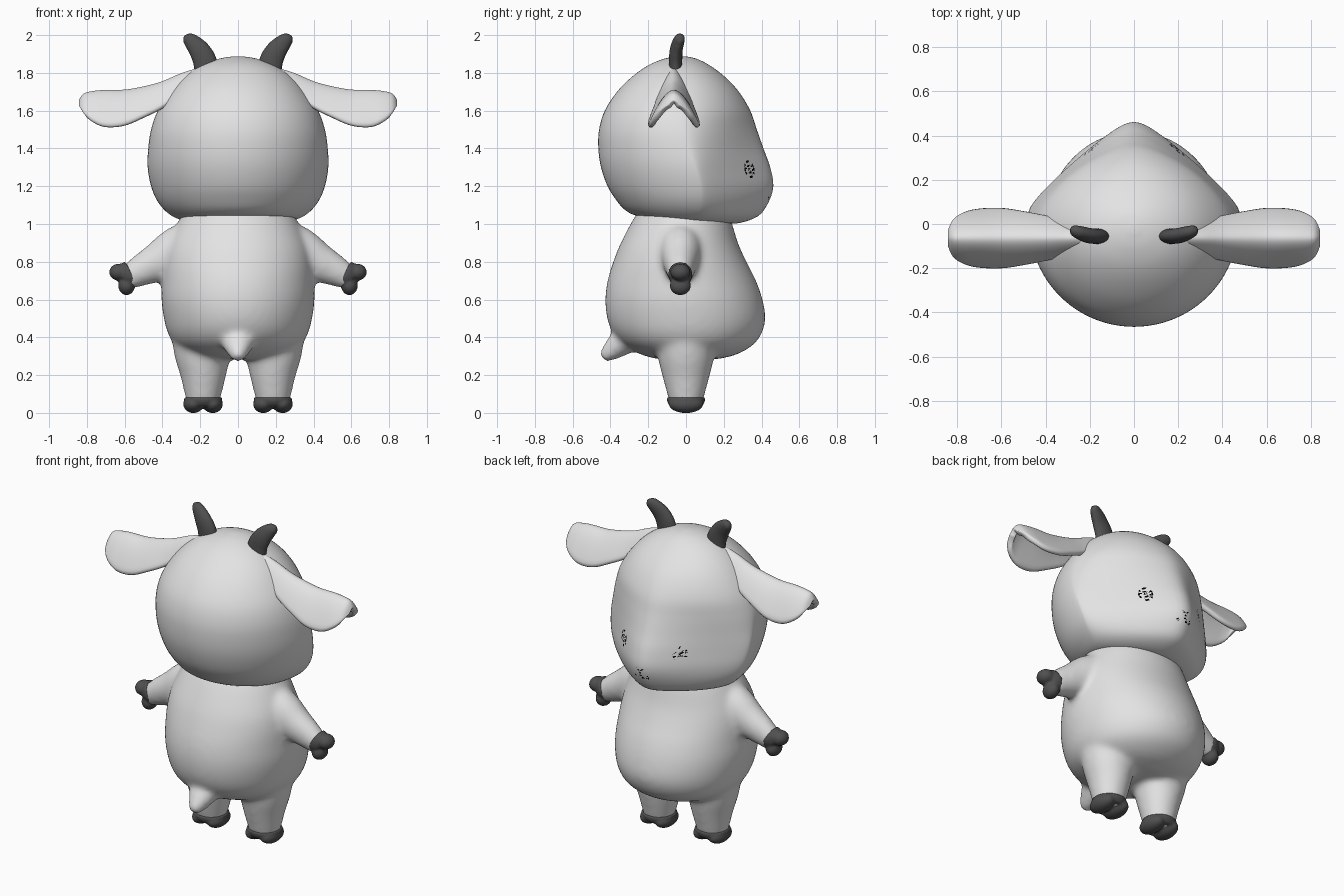
import bpy, bmesh, math
from mathutils import Vector
from mathutils.bvhtree import BVHTree

if "Cube" in bpy.data.objects:
    bpy.data.objects.remove(bpy.data.objects["Cube"])


def material(name, value):
    m = bpy.data.materials.new(name)
    m.diffuse_color = (value, value, value, 1)
    m.use_nodes = True
    m.node_tree.nodes["Principled BSDF"].inputs["Base Color"].default_value = m.diffuse_color
    return m


GREY = material("light grey", 0.77)
DARK = material("dark grey", 0.08)
BLACK = material("black", 0.0)


def spline(rows, k=5):
    """Smoothly interpolate rows of numbers (Catmull-Rom)."""
    out = []
    for i in range(len(rows) - 1):
        a, b, c, d = (rows[max(i - 1, 0)], rows[i], rows[i + 1],
                      rows[min(i + 2, len(rows) - 1)])
        for j in range(k):
            t = j / k
            out.append([0.5 * (2 * q + (r - p) * t + (2 * p - 5 * q + 4 * r - s) * t * t
                               + (3 * q - p - 3 * r + s) * t ** 3)
                        for p, q, r, s in zip(a, b, c, d)])
    out.append(list(rows[-1]))
    return out


def loft(bm, rings):
    """Skin closed rings and cap both ends."""
    vs = [[bm.verts.new(p) for p in ring] for ring in rings]
    n = len(vs[0])
    for a, b in zip(vs, vs[1:]):
        for i in range(n):
            bm.faces.new((a[i], a[(i + 1) % n], b[(i + 1) % n], b[i]))
    bm.faces.new(vs[0])
    bm.faces.new(vs[-1])


def tube(bm, rows, axis=(0, 1, 0), n=28):
    """Tapered tube; rows are x, y, z, radius, radius along axis."""
    rows, axis, rings = spline(rows), Vector(axis), []
    pts = [Vector(r[:3]) for r in rows]
    for i, r in enumerate(rows):
        tangent = pts[min(i + 1, len(pts) - 1)] - pts[max(i - 1, 0)]
        side = tangent.cross(axis).normalized()
        rings.append([pts[i] + side * r[3] * math.cos(a) + axis * r[4] * math.sin(a)
                      for a in (2 * math.pi * j / n for j in range(n))])
    loft(bm, rings)


def ball(bm, centre, radii):
    vs = bmesh.ops.create_uvsphere(bm, u_segments=24, v_segments=16, radius=1)["verts"]
    for v in vs:
        v.co = Vector([c + p * r for c, p, r in zip(centre, v.co, radii)])


def front_bell(u):
    """Pointed profile with a rounded tip, 1 at u=0 and 0 at u=1."""
    return 1 - (math.sqrt(u * u + 0.02) - 0.1414) / (math.sqrt(1.02) - 0.1414)


def torso_ring(z, w, back, front, point=0, tilt=0, n=96):
    """Oval section whose front half can taper to a muzzle."""
    yc, ring = (back + front) / 2 + 0.065 * point, []
    for i in range(n):
        a = 2 * math.pi * i / n
        c, s = math.cos(a), math.sin(a)
        if s >= 0:
            y = yc + (front - yc) * ((1 - point) * s + point * front_bell(abs(c)))
        else:
            y = yc + (yc - back) * s
        ring.append((w * c, y, z + tilt * y))
    return ring


def finish(name, bm, mat, modifiers=(), recalc=True):
    """Make an object, bake its modifiers and shade it smooth."""
    if recalc:
        bmesh.ops.recalc_face_normals(bm, faces=bm.faces)
    mesh = bpy.data.meshes.new(name)
    bm.to_mesh(mesh)
    bm.free()
    ob = bpy.data.objects.new(name, mesh)
    bpy.context.collection.objects.link(ob)
    for kind, settings in modifiers:
        mod = ob.modifiers.new(kind.lower(), kind)
        for key, value in settings.items():
            setattr(mod, key, value)
    if modifiers:
        deps = bpy.context.evaluated_depsgraph_get()
        baked = bpy.data.meshes.new_from_object(ob.evaluated_get(deps))
        ob.modifiers.clear()
        ob.data = baked
    ob.data.materials.clear()
    ob.data.materials.append(mat)
    for p in ob.data.polygons:
        p.use_smooth = True
        p.material_index = 0
    return ob


def blend(voxel, steps):
    return [("REMESH", dict(mode='VOXEL', voxel_size=voxel)),
            ("SMOOTH", dict(factor=0.5, iterations=steps))]


MIRROR = [("MIRROR", dict(use_clip=False, use_mirror_merge=False))]

# Body with arms, legs and tail blended into one skin
bm = bmesh.new()
loft(bm, [torso_ring(*r) for r in spline([
    (1.10, .24, -.22, .18), (1.04, .30, -.27, .23), (.9, .37, -.345, .275),
    (.8, .395, -.385, .32), (.7, .402, -.415, .37), (.6, .405, -.427, .405),
    (.5, .392, -.417, .42), (.42, .37, -.385, .40), (.36, .33, -.33, .355),
    (.31, .25, -.24, .27), (.285, .15, -.15, .17)])])
for s in (-1, 1):
    tube(bm, [(s * .15, -.03, .88, .15, .14), (s * .3, -.03, .86, .137, .12),
              (s * .42, -.03, .80, .107, .095), (s * .52, -.03, .75, .083, .073),
              (s * .60, -.03, .705, .06, .055)])
    tube(bm, [(s * .19, 0, .45, .17, .17), (s * .187, 0, .3, .148, .15),
              (s * .184, 0, .2, .122, .127), (s * .185, 0, .1, .098, .1),
              (s * .185, 0, .03, .08, .08)])
tube(bm, [(0, -.28, .42, .09, .10), (0, -.35, .365, .07, .085),
          (0, -.405, .32, .05, .055), (0, -.443, .288, .026, .03)], axis=(1, 0, 0))
finish("body", bm, GREY, blend(.016, 12))

# Head with a tapered muzzle on the +y side
bm = bmesh.new()
loft(bm, [torso_ring(*r) for r in spline([
    (1.02, .20, -.18, .17, .2, -.08), (1.025, .30, -.27, .27, .35, -.08),
    (1.06, .37, -.325, .38, .55, -.05), (1.12, .425, -.37, .435, .7, -.02),
    (1.2, .46, -.415, .462, .8, 0), (1.3, .478, -.45, .446, .78, 0),
    (1.4, .475, -.464, .41, .6, 0), (1.5, .46, -.46, .375, .4, 0),
    (1.6, .425, -.43, .34, .22, 0), (1.7, .36, -.365, .28, .1, 0),
    (1.78, .285, -.285, .205, .02, 0), (1.84, .195, -.2, .125, 0, 0),
    (1.875, .10, -.115, .055, 0, 0), (1.888, .02, -.045, -.005, 0, 0)])])
skin = BVHTree.FromBMesh(bm)
finish("head", bm, GREY)

# Horns
bm = bmesh.new()
tube(bm, [(.165, -.055, 1.78, .062, .035), (.175, -.055, 1.86, .062, .035),
          (.205, -.052, 1.92, .055, .034), (.245, -.04, 1.965, .042, .031),
          (.272, -.032, 1.985, .028, .024), (.285, -.03, 1.994, .006, .006)])
finish("horns", bm, DARK, MIRROR)

# Ears: folded leaves with a ridge on top and drooping edges
bm = bmesh.new()
grid = []
for x, top, low, w in spline([
        (.2, 1.83, 1.78, .05), (.3, 1.80, 1.69, .085), (.4, 1.757, 1.62, .11),
        (.5, 1.73, 1.57, .13), (.6, 1.713, 1.527, .145), (.7, 1.712, 1.518, .142),
        (.77, 1.705, 1.545, .125), (.82, 1.69, 1.585, .09), (.845, 1.65, 1.63, .03)], 4):
    grid.append([bm.verts.new((x, -.064 + w * v, top - (top - low) * abs(v) ** 1.7))
                 for v in (j / 8 - 1 for j in range(17))])
for a, b in zip(grid, grid[1:]):
    for j in range(16):
        bm.faces.new((a[j], b[j], b[j + 1], a[j + 1]))
finish("ears", bm, GREY, [("SOLIDIFY", dict(thickness=.035, offset=-1)),
                          ("SUBSURF", dict(levels=1, render_levels=1))] + MIRROR, False)

# Cloven hooves on the feet
bm = bmesh.new()
tube(bm, [(.185, 0, .083, .101, .101), (.185, 0, .06, .1, .1), (.185, 0, .035, .085, .085)])
for x in (.134, .236):
    ball(bm, (x, 0, .046), (.054, .092, .047))
finish("foot_hooves", bm, DARK, blend(.008, 4) + MIRROR)

# Cloven hooves on the hands
bm = bmesh.new()
tube(bm, [(.562, -.03, .740, .071, .064), (.585, -.03, .727, .07, .062),
          (.61, -.03, .713, .05, .05)])
ball(bm, (.632, -.03, .745), (.05, .053, .045))
ball(bm, (.59, -.03, .673), (.044, .056, .05))
finish("hand_hooves", bm, DARK, blend(.008, 4) + MIRROR)


def on_face(x, z):
    """Point just above the face at x, z."""
    hit, normal, _, _ = skin.ray_cast(Vector((x, 2, z)), Vector((0, -1, 0)))
    if normal.y < 0:
        normal = -normal
    return hit + normal * .004


def plate(bm, rows, closed=False):
    vs = [[bm.verts.new(on_face(x, z)) for x, z in row] for row in rows]
    for a, b in zip(vs, vs[1:]):
        n = len(a)
        for j in range(n if closed else n - 1):
            bm.faces.new((a[j], a[(j + 1) % n], b[(j + 1) % n], b[j]))


def face_forward(bm):
    bm.normal_update()
    bmesh.ops.reverse_faces(bm, faces=[f for f in bm.faces if f.normal.y < 0])


# Eyes: thin oval plates hugging the face
bm = bmesh.new()
for s in (-1, 1):
    plate(bm, [[(s * .195 + .034 * k * math.cos(a), 1.29 + .047 * k * math.sin(a))
                for a in (2 * math.pi * j / 28 for j in range(28))]
               for k in (.02, .25, .5, .75, 1)], True)
face_forward(bm)
finish("eyes", bm, BLACK, recalc=False)

# Nose and mouth: thin strips hugging the muzzle
bm = bmesh.new()
for path in ([(-.046, 1.155), (-.038, 1.134), (-.018, 1.13), (0, 1.15),
              (.018, 1.13), (.038, 1.134), (.046, 1.155)],
             [(-.026, 1.198), (0, 1.18), (.026, 1.198)],
             [(0, 1.18), (0, 1.15)]):
    pts = [Vector(p) for p in spline(path, 4)]
    rows = []
    for i, p in enumerate(pts):
        t = (pts[min(i + 1, len(pts) - 1)] - pts[max(i - 1, 0)]).normalized() * .007
        rows.append([(p.x - t.y, p.y + t.x), (p.x, p.y), (p.x + t.y, p.y - t.x)])
    plate(bm, rows)
face_forward(bm)
finish("nose_and_mouth", bm, BLACK, recalc=False)
